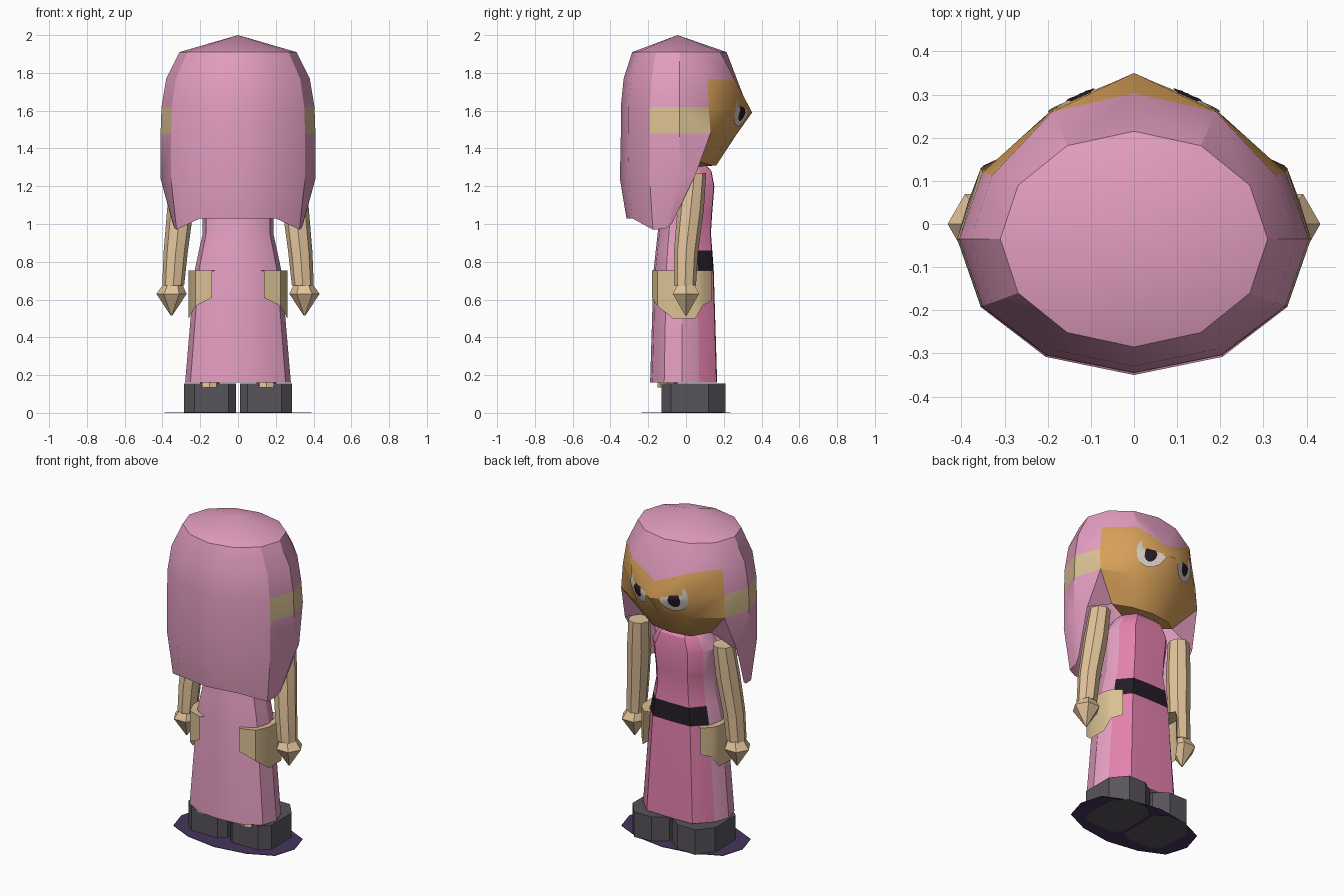
import bpy, bmesh, math
from mathutils import Vector
from mathutils.bvhtree import BVHTree

if "Cube" in bpy.data.objects:
    bpy.data.objects.remove(bpy.data.objects["Cube"])


def mat(name, r, g, b):
    m = bpy.data.materials.new(name)
    m.diffuse_color = (r, g, b, 1)
    m.use_nodes = True
    m.node_tree.nodes["Principled BSDF"].inputs["Base Color"].default_value = m.diffuse_color
    return m


PINK = mat("soft_pink", .77, .34, .53)
HOT = mat("rose_pink", .77, .22, .42)
SKIN = mat("skin_tan", .76, .55, .33)
BEIGE = mat("beige", .70, .53, .29)
ORANGE = mat("face_orange", .68, .35, .10)
SHOE = mat("shoe_grey", .095, .088, .103)
WHITE = mat("eye_white", .68, .63, .55)
DARK = mat("dark", .018, .011, .02)
BASE = mat("base_purple", .061, .034, .107)


def make(name, verts, faces, mats, ids=None, mirror=True, shell=False):
    """Build an object; faces index verts, ids give the material slot."""
    bm = bmesh.new()
    vs = [bm.verts.new(v) for v in verts]
    for i, f in enumerate(faces):
        bm.faces.new([vs[k] for k in f]).material_index = ids[i] if ids else 0
    bmesh.ops.remove_doubles(bm, verts=bm.verts, dist=1e-5)
    bmesh.ops.recalc_face_normals(bm, faces=bm.faces)
    if shell:
        # open shells must face away from the body axis
        s = 0
        for f in bm.faces:
            c = f.calc_center_median()
            s += f.calc_area() * f.normal.dot(Vector((c.x, c.y + .02, 0)))
        if s < 0:
            bmesh.ops.reverse_faces(bm, faces=bm.faces)
    me = bpy.data.meshes.new(name)
    bm.to_mesh(me)
    bm.free()
    for m in mats:
        me.materials.append(m)
    ob = bpy.data.objects.new(name, me)
    bpy.context.collection.objects.link(ob)
    bpy.ops.object.select_all(action='DESELECT')
    ob.select_set(True)
    bpy.context.view_layer.objects.active = ob
    bpy.ops.object.shade_smooth_by_angle(angle=math.radians(30))
    if mirror:
        ob.modifiers.new("mirror", 'MIRROR').merge_threshold = .001
    return ob


def loft(rings, closed=True, caps=True, rule=None):
    """Join equal rings with quads; rule(row, col) picks a material slot or None."""
    n = len(rings[0])
    verts = [p for r in rings for p in r]
    faces, ids = [], []
    for r in range(len(rings) - 1):
        for c in range(n if closed else n - 1):
            k = rule(r, c) if rule else 0
            if k is None:
                continue
            d = (c + 1) % n
            faces.append((r * n + c, r * n + d, (r + 1) * n + d, (r + 1) * n + c))
            ids.append(k)
    if closed and caps:
        faces += [tuple(range(n)), tuple(range(len(verts) - n, len(verts)))]
        ids += [0, 0]
    return verts, faces, ids


def circle(x, y, z, r, n):
    return [(x + r * math.cos(2 * math.pi * i / n), y + r * math.sin(2 * math.pi * i / n), z)
            for i in range(n)]


# Head: right half, columns run from the back (0) to the nose (6)
def head_ring(z, rx, ry, cy=-.035):
    return [(rx * math.sin(i * math.pi / 6) if i < 6 else 0,
             cy - ry * math.cos(i * math.pi / 6), z) for i in range(7)]


crown = head_ring(1.91, .31, .25)
brow = head_ring(1.77, .38, .295)
brow[5], brow[6] = (.19, .26, 1.76), (0, .303, 1.68)
eye_line = head_ring(1.62, .405, .31)
eye_line[5], eye_line[6] = (.19, .265, 1.61), (0, .35, 1.59)
cheek = head_ring(1.48, .41, .31)
cheek[4], cheek[5], cheek[6] = (.355, .13, 1.48), (.18, .225, 1.47), (0, .265, 1.47)
low = head_ring(1.24, .41, .315)
low[4:] = [(.385, .05, 1.26), (.13, .14, 1.31), (0, .16, 1.31)]
hem = [(0, -.315, 1.03), (.2, -.285, 1.03), (.325, -.175, .97), (.335, -.11, .975),
       (.345, -.075, 1.0), (0, .1, 1.3), (0, .1, 1.3)]


def head_rule(r, c):
    if r == 3 and c in (2, 3):
        return 2                     # side patch
    if r in (2, 3) and c >= 4:
        return 1                     # face
    if r >= 4 and c >= 4:
        return None                  # jaw is added by hand
    return 0


rings = [[(0, -.045, 2.0)] * 7, crown, brow, eye_line, cheek, low, hem]
# drop the first ring to one apex fan
verts, faces, ids = loft(rings[1:], closed=False, rule=lambda r, c: head_rule(r + 1, c))
apex = len(verts)
verts.append((0, -.045, 2.0))
for c in range(6):
    faces.append((apex, c, c + 1))
    ids.append(0)
# Jaw, inner hair edge and underside of the chin
jaw = len(verts)
verts += [(.22, .07, 1.33), (.08, .02, 1.3), (0, .02, 1.3)]
ck, lw = 21, 28
for f, k in [((ck + 4, ck + 5, lw + 5, jaw), 1), ((ck + 5, ck + 6, lw + 6, lw + 5), 1),
             ((ck + 4, jaw, lw + 4), 0), ((jaw, lw + 5, jaw + 1), 1),
             ((lw + 5, lw + 6, jaw + 2, jaw + 1), 1)]:
    faces.append(f)
    ids.append(k)
used = sorted({i for f in faces for i in f})
remap = {v: i for i, v in enumerate(used)}
verts = [verts[i] for i in used]
faces = [tuple(remap[i] for i in f) for f in faces]
make("head_and_hair", verts, faces, [PINK, ORANGE, BEIGE], ids, shell=True)
tree = BVHTree.FromPolygons([Vector(v) for v in verts], faces)


# Eyes: thin oval plates laid on the face
def plate(name, x, z, rx, rz, lift, m, n=14, rows=4):
    pts = []
    for k in range(rows + 1):
        for i in range(n):
            a = 2 * math.pi * i / n
            s = max(k / rows, .02)
            px, pz = x + rx * s * math.cos(a), z + rz * s * math.sin(a)
            hit = tree.ray_cast(Vector((px, 2, pz)), Vector((0, -1, 0)))[0]
            pts.append((px, (hit.y if hit else .25) + lift, pz))
    rgs = [pts[k * n:(k + 1) * n] for k in range(rows + 1)]
    v, f, i = loft(rgs, caps=False)
    f.append(tuple(range(n)))
    make(name, v, f, [m], shell=True)


plate("eye", .12, 1.605, .08, .088, .005, WHITE)
plate("pupil", .125, 1.59, .033, .045, .009, DARK)
plate("lash", .125, 1.71, .018, .009, .006, DARK, n=8, rows=1)

# Dress: half section from front to back, with rose front panel and belt
SECTION = [(0, 1), (.56, .98), (.88, .46), (1, -.05), (.9, -.58), (.5, -.94), (0, -1)]
rows = [(.16, .28, -.19, .165), (.75, .23, -.172, .147), (.86, .207, -.16, .139),
        (.95, .187, -.15, .132), (1.05, .187, -.14, .138), (1.2, .2, -.12, .15),
        (1.28, .15, -.1, .135), (1.34, .09, -.06, .08)]
rings = [[(sx * rx, (yb + yf) / 2 + sy * (yf - yb) / 2, z) for sx, sy in SECTION]
         for z, rx, yb, yf in rows]
v, f, i = loft(rings, closed=False,
               rule=lambda r, c: (2 if r == 1 else 1) if c < 2 else 0)
f.append(tuple(range(7)))
i.append(0)
make("dress", v, f, [PINK, HOT, DARK], i, shell=True)

# Pockets wrapping the hips
cols = [(.138, -.18, .61), (.225, -.15, .565), (.262, -.07, .5), (.262, .05, .5),
        (.243, .09, .57), (.195, .135, .59)]
v, f, i = loft([[(x, y, z) for x, y, z in cols], [(x, y, .755) for x, y, z in cols],
                [(x * .82, y * .82, .75) for x, y, z in cols]], closed=False)
make("pocket", v, f, [BEIGE], shell=True)

# Arms and faceted hands
v, f, i = loft([circle(.343, -.005, .675, .058, 8), circle(.33, 0, .85, .064, 8),
                circle(.305, .025, 1.08, .07, 8), circle(.29, .045, 1.27, .062, 8)])
make("arm", v, f, [SKIN], i)
v, f, i = loft([circle(.352, 0, .515, .004, 6), circle(.352, 0, .63, .08, 6),
                circle(.345, 0, .685, .048, 6)])
make("hand", v, f, [SKIN], i)

# Legs, just showing under the hem
v, f, i = loft([circle(.15, -.1, .135, .052, 8), circle(.15, -.08, .3, .055, 8)])
make("leg", v, f, [SKIN], i)

# Shoes with cut corners
sole = [(.01, -.09), (.05, -.13), (.23, -.13), (.285, -.08), (.285, .12),
        (.21, .21), (.09, .21), (.01, .15)]
v, f, i = loft([[(x, y, z) for x, y in sole] for z in (0, .155)])
make("shoe", v, f, [SHOE], i)

# Flat base under the feet
quarter = [(.39, 0), (.35, .135), (.2, .205), (0, .235)]
half = quarter + [(-x, y) for x, y in quarter[-2::-1]]
outline = half + [(-x, -y) for x, y in half[1:-1]]
v, f, i = loft([[(x, y, z) for x, y in outline] for z in (.002, .005)])
make("base_disc", v, f, [BASE], i, mirror=False)
